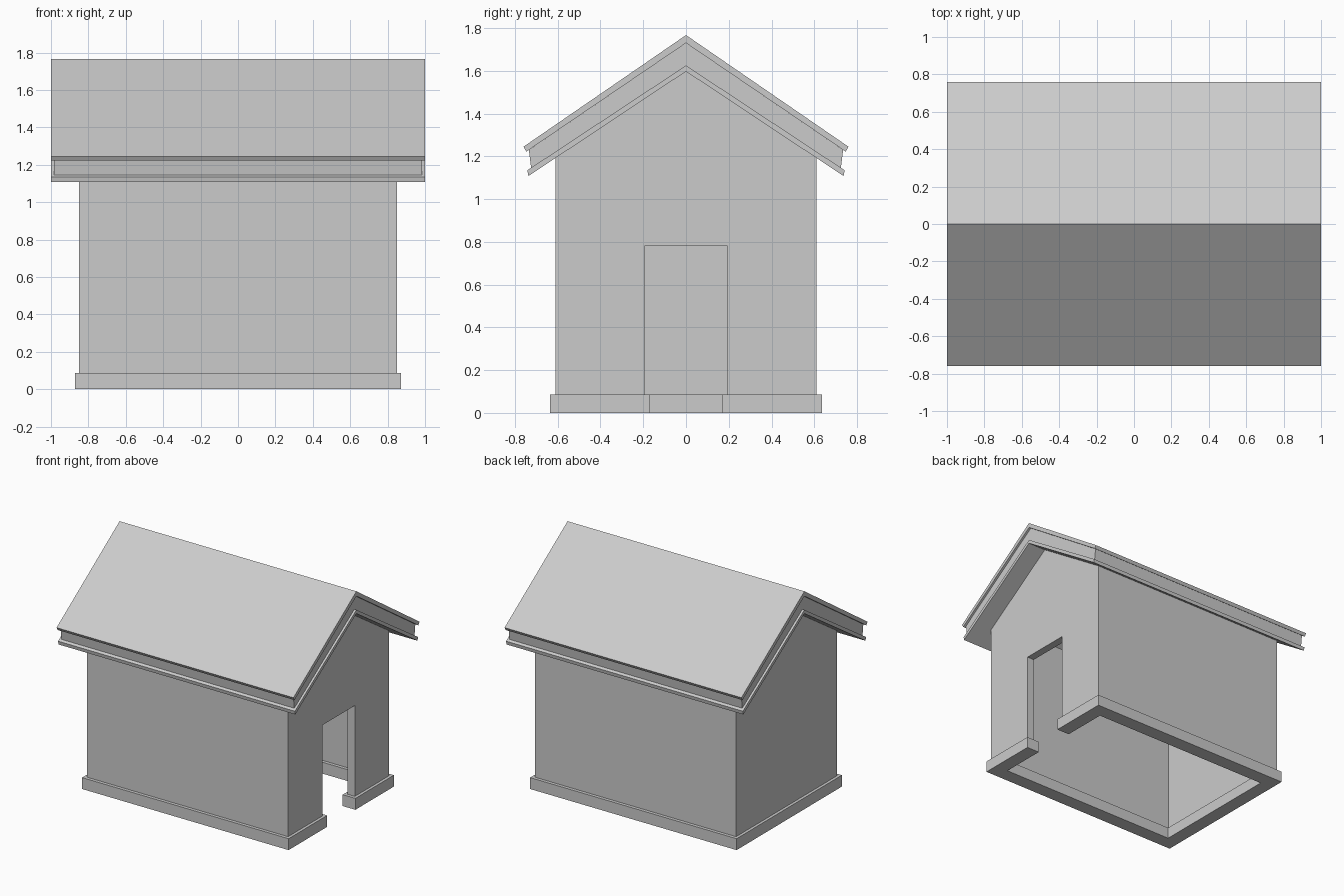
import bpy, bmesh

if "Cube" in bpy.data.objects:
    bpy.data.objects.remove(bpy.data.objects["Cube"])


def extrude_profile(name, points, lo, hi, axis):
    """Extrude a closed profile: (y, z) points along x, or (x, y) points along z."""
    def place(p, t):
        return (t, p[0], p[1]) if axis == 'x' else (p[0], p[1], t)
    bm = bmesh.new()
    a = [bm.verts.new(place(p, lo)) for p in points]
    b = [bm.verts.new(place(p, hi)) for p in points]
    bm.faces.new(a)
    bm.faces.new(b)
    n = len(points)
    for i in range(n):
        j = (i + 1) % n
        bm.faces.new((a[i], a[j], b[j], b[i]))
    bmesh.ops.recalc_face_normals(bm, faces=bm.faces)
    mesh = bpy.data.meshes.new(name)
    bm.to_mesh(mesh)
    bm.free()
    obj = bpy.data.objects.new(name, mesh)
    bpy.context.collection.objects.link(obj)
    return obj


def rect(w, lo, hi):
    return [(-w, lo), (w, lo), (w, hi), (-w, hi)]


def cut(target, cutter):
    """Subtract the cutter, then discard it."""
    cutter.hide_render = True
    mod = target.modifiers.new("cut", 'BOOLEAN')
    mod.operation = 'DIFFERENCE'
    mod.solver = 'EXACT'
    mod.object = cutter
    bpy.context.view_layer.objects.active = target
    bpy.ops.object.modifier_apply(modifier=mod.name)
    bpy.data.objects.remove(cutter)


def roof_layer(name, apex_top, eave_top, eave_bottom, apex_bottom, half_length):
    """Chevron section running the length of the ridge."""
    def flip(p):
        return (-p[0], p[1])
    pts = [(0, apex_top), eave_top, eave_bottom, (0, apex_bottom),
           flip(eave_bottom), flip(eave_top)]
    return extrude_profile(name, pts, -half_length, half_length, 'x')


# Hollow gabled walls with a doorway in the +x end
walls = extrude_profile("walls", [(-0.61, 0.02), (0.61, 0.02), (0.61, 1.2),
                                  (0, 1.605), (-0.61, 1.2)], -0.85, 0.85, 'x')
cut(walls, extrude_profile("room_cutter", rect(0.55, -0.1, 2.0), -0.79, 0.79, 'x'))
cut(walls, extrude_profile("door_cutter", rect(0.195, -0.1, 0.78), 0.7, 1.0, 'x'))

# Plinth ring, open at the doorway
ox, oy, ix, iy, gap = 0.872, 0.635, 0.765, 0.525, 0.17
half = [(ox, gap), (ox, oy), (-ox, oy)]
inner = [(-ix, iy), (ix, iy), (ix, gap)]
outline = (half + [(x, -y) for x, y in reversed(half)]
           + [(x, -y) for x, y in reversed(inner)] + inner)
extrude_profile("plinth", outline, 0, 0.087, 'z')

# Roof: covering on top, recessed core, lining underneath
roof_layer("roof_covering", 1.767, (0.76, 1.245), (0.747, 1.222), 1.73, 1.0)
roof_layer("roof_core", 1.73, (0.735, 1.23), (0.724, 1.142), 1.625, 0.983)
roof_layer("roof_lining", 1.625, (0.742, 1.135), (0.737, 1.108), 1.597, 1.0)
